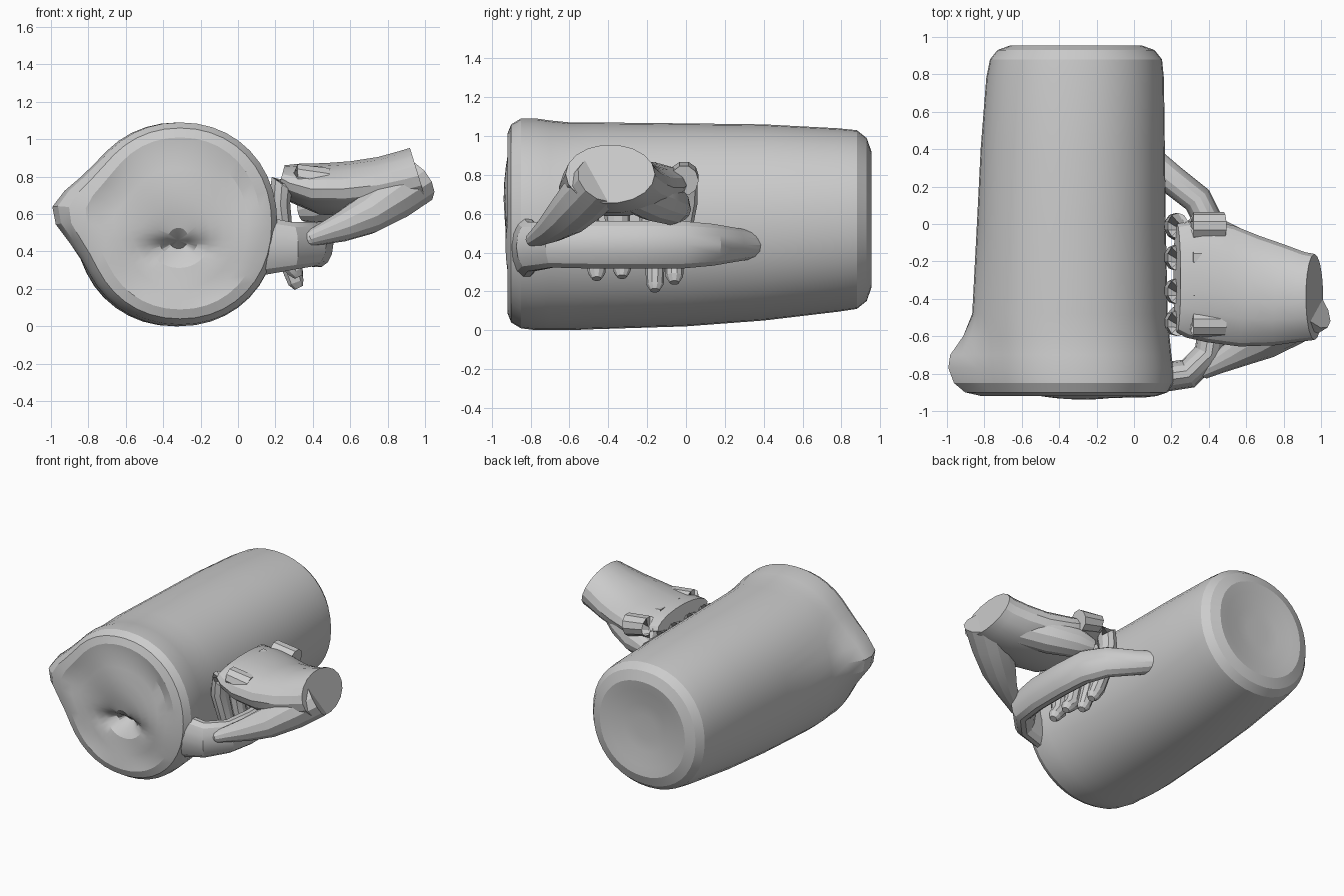
import bpy, bmesh
from math import sin, cos, pi, exp, copysign
from mathutils import Vector


def build(name, rings, tip_a=None, tip_b=None, subdiv=0):
    """Skin a list of point rings and close both ends."""
    bm = bmesh.new()
    vs = [[bm.verts.new(p) for p in r] for r in rings]
    n = len(rings[0])
    for a, b in zip(vs, vs[1:]):
        for i in range(n):
            bm.faces.new((a[i], a[(i + 1) % n], b[(i + 1) % n], b[i]))
    for ring, tip in ((vs[0], tip_a), (vs[-1], tip_b)):
        if tip:
            t = bm.verts.new(tip)
            for i in range(n):
                bm.faces.new((ring[i], ring[(i + 1) % n], t))
        else:
            bm.faces.new(ring)
    bmesh.ops.recalc_face_normals(bm, faces=bm.faces)
    me = bpy.data.meshes.new(name)
    bm.to_mesh(me)
    bm.free()
    ob = bpy.data.objects.new(name, me)
    bpy.context.collection.objects.link(ob)
    if subdiv:
        ob.modifiers.new("round", 'SUBSURF').levels = subdiv
        ob.modifiers["round"].render_levels = subdiv
    bpy.context.view_layer.objects.active = ob
    ob.select_set(True)
    bpy.ops.object.shade_smooth_by_angle(angle=0.4)
    ob.select_set(False)
    return ob


def tube(name, path, up=(0, 0, 1), n=12, subdiv=0):
    """Sweep elliptical sections: each entry is (x, y, z, side radius, up radius)."""
    pts = [Vector(p[:3]) for p in path]
    rings = []
    for i, p in enumerate(path):
        d = (pts[min(i + 1, len(pts) - 1)] - pts[max(i - 1, 0)]).normalized()
        side = Vector(up).cross(d).normalized()
        top = d.cross(side)
        rings.append([pts[i] + side * p[3] * cos(2 * pi * k / n)
                      + top * p[4] * sin(2 * pi * k / n) for k in range(n)])
    return build(name, rings, subdiv=subdiv)


# Mug body lying along y: (y, left, right, bottom, top, spout bulge)
N = 40
SECTIONS = [
    (-0.92, -0.74, 0.12, 0.09, 1.01, 0.08),
    (-0.90, -0.80, 0.18, 0.04, 1.06, 0.11),
    (-0.85, -0.83, 0.21, 0.01, 1.09, 0.14),
    (-0.77, -0.85, 0.21, 0.00, 1.09, 0.15),
    (-0.70, -0.85, 0.20, 0.00, 1.08, 0.14),
    (-0.60, -0.86, 0.19, 0.00, 1.07, 0.06),
    (-0.48, -0.865, 0.18, 0.005, 1.07, 0.0),
    (0.00, -0.84, 0.17, 0.02, 1.065, 0.0),
    (0.40, -0.82, 0.165, 0.05, 1.06, 0.0),
    (0.78, -0.79, 0.16, 0.095, 1.04, 0.0),
    (0.88, -0.77, 0.15, 0.11, 1.03, 0.0),
    (0.93, -0.73, 0.11, 0.15, 0.99, 0.0),
    (0.955, -0.66, 0.04, 0.22, 0.92, 0.0)]


def body_ring(y, l, r, b, t, bulge):
    cx, cz, pts = (l + r) / 2, (b + t) / 2, []
    for k in range(N):
        a = 2 * pi * k / N
        c, s = cos(a), sin(a)
        spread = bulge * exp(-((abs(a - pi + 0.13)) / 0.3) ** 2)
        pts.append(Vector((
            cx + (r - l) / 2 * copysign(abs(c) ** 0.95, c) - spread, y,
            cz + (t - b) / 2 * copysign(abs(s) ** 0.95, s))))
    return pts


rings = [body_ring(*s) for s in SECTIONS]


# Lumpy front face with a small pit, and slightly dished base
def front_y(x, z):
    lump = 0.02 * sin(7 * x + 1) * cos(8 * z)
    ridge = -0.03 * exp(-((x + 0.2) / 0.25) ** 2 - ((z - 0.6) / 0.2) ** 2)
    pit = 0.10 * exp(-((x + 0.33) / 0.13) ** 2 - ((z - 0.42) / 0.05) ** 2)
    return -0.905 + lump + ridge + pit


mid_f, mid_b = Vector((-0.32, 0, 0.46)), Vector((-0.31, 0, 0.57))
front = []
for f in (0.12, 0.25, 0.4, 0.55, 0.7, 0.85):
    ring = [mid_f.lerp(p, f) for p in rings[0]]
    for p in ring:
        p.y = front_y(p.x, p.z)
    front.append(ring)
back = []
for f, y in ((0.8, 0.945), (0.5, 0.925), (0.25, 0.92)):
    ring = [mid_b.lerp(p, f) for p in rings[-1]]
    for p in ring:
        p.y = y
    back.append(ring)
build("mug_body", front + rings + back,
      (mid_f.x, front_y(mid_f.x, mid_f.z), mid_f.z), (mid_b.x, 0.92, mid_b.z))

# Handle loop on the right side
tube("mug_handle", [
    (0.06, 0.36, 0.44, 0.08, 0.07), (0.20, 0.24, 0.44, 0.08, 0.09),
    (0.34, 0.13, 0.44, 0.08, 0.11), (0.415, -0.02, 0.44, 0.08, 0.125),
    (0.43, -0.25, 0.44, 0.08, 0.125), (0.43, -0.50, 0.44, 0.08, 0.125),
    (0.40, -0.69, 0.44, 0.08, 0.12), (0.29, -0.80, 0.43, 0.08, 0.13),
    (0.08, -0.83, 0.43, 0.08, 0.17)], n=14)

# Wrist and palm: (x, y, z, width radius, height radius)
tube("palm", [
    (0.965, -0.39, 0.805, 0.23, 0.158), (0.90, -0.39, 0.785, 0.24, 0.158),
    (0.78, -0.38, 0.755, 0.27, 0.155), (0.62, -0.36, 0.735, 0.30, 0.15),
    (0.46, -0.32, 0.735, 0.32, 0.14), (0.32, -0.29, 0.765, 0.32, 0.11),
    (0.23, -0.29, 0.79, 0.29, 0.075)], n=18)

# Outer edge of the palm on the little finger side
tube("palm_heel", [
    (0.80, -0.30, 0.73, 0.11, 0.11), (0.60, -0.17, 0.68, 0.12, 0.12),
    (0.44, -0.07, 0.64, 0.10, 0.10), (0.34, -0.03, 0.62, 0.06, 0.06)])

# Thumb pressing on the front of the handle
tube("thumb", [
    (0.95, -0.43, 0.775, 0.15, 0.13), (0.82, -0.52, 0.685, 0.14, 0.13),
    (0.68, -0.61, 0.59, 0.12, 0.105), (0.55, -0.69, 0.53, 0.08, 0.08),
    (0.44, -0.75, 0.49, 0.055, 0.055), (0.37, -0.785, 0.465, 0.045, 0.04),
    (0.345, -0.795, 0.455, 0.02, 0.02)])

# Four fingers curling through the handle
for i, (y, tip_y, tip_z) in enumerate(
        ((-0.53, -0.46, 0.26), (-0.36, -0.33, 0.27),
         (-0.18, -0.16, 0.20), (-0.01, -0.06, 0.24))):
    tube(f"finger_{i + 1}", [
        (0.48, y, 0.77, 0.075, 0.08), (0.32, y, 0.80, 0.075, 0.07),
        (0.235, y, 0.76, 0.07, 0.07), (0.22, y, 0.66, 0.07, 0.06),
        (0.24, (y + tip_y) / 2, 0.48, 0.06, 0.055),
        (0.275, tip_y, 0.34, 0.05, 0.055),
        (0.31, tip_y, tip_z + 0.035, 0.045, 0.045),
        (0.325, tip_y, tip_z + 0.005, 0.025, 0.025)], up=(1, 0, 0.8), n=10)
